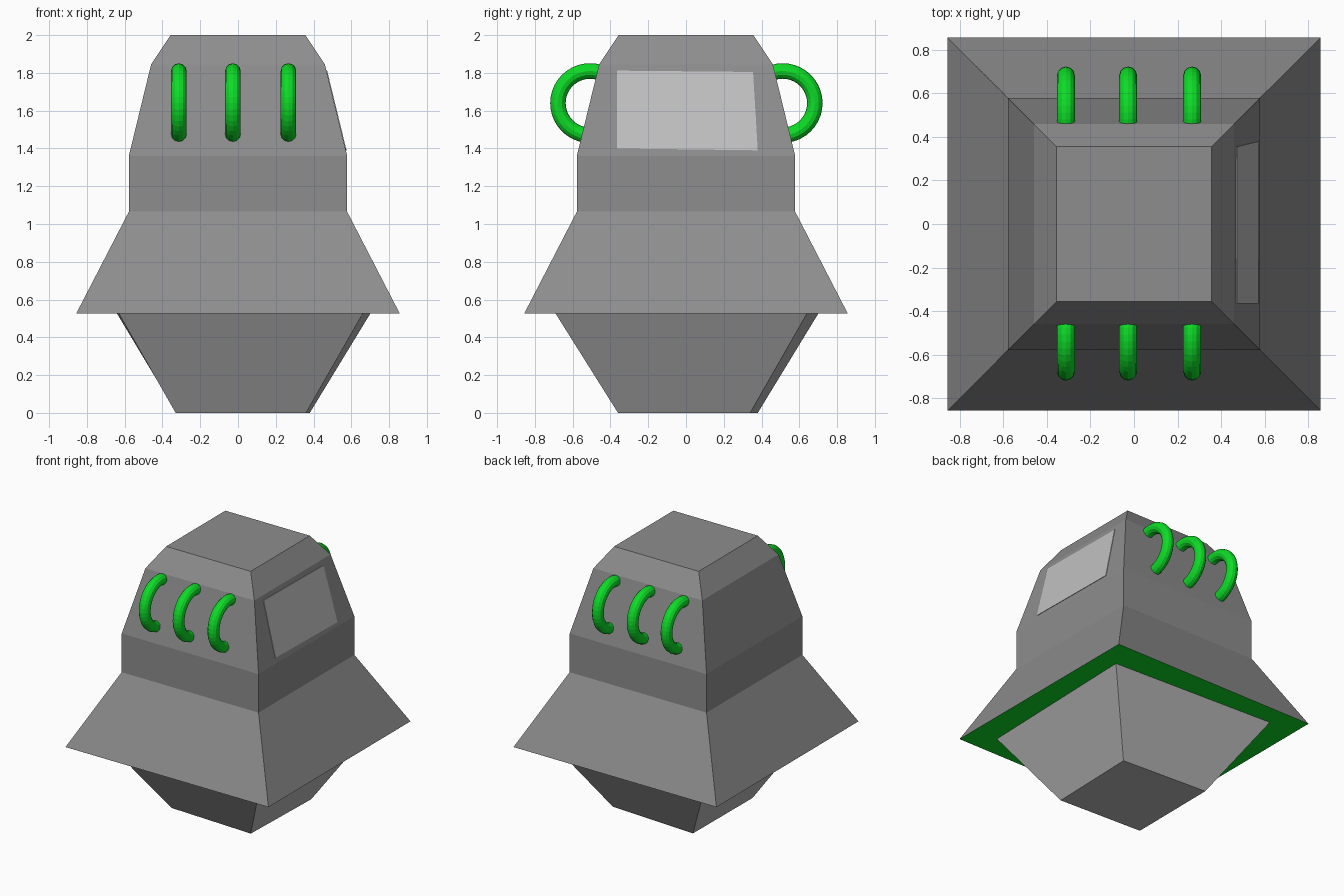
import bpy, bmesh, math
from mathutils import Matrix

if "Cube" in bpy.data.objects:
    bpy.data.objects.remove(bpy.data.objects["Cube"])


def material(name, rgb):
    m = bpy.data.materials.new(name)
    m.diffuse_color = (*rgb, 1)
    m.use_nodes = True
    m.node_tree.nodes["Principled BSDF"].inputs["Base Color"].default_value = m.diffuse_color
    return m


GREY = material("hull grey", (0.27, 0.27, 0.27))
LIGHT = material("lower hull grey", (0.46, 0.46, 0.46))
PANE = material("window grey", (0.53, 0.53, 0.53))
GREEN = material("green", (0.004, 0.71, 0.02))


def make_object(name, bm, *mats):
    bmesh.ops.recalc_face_normals(bm, faces=bm.faces)
    me = bpy.data.meshes.new(name)
    bm.to_mesh(me)
    bm.free()
    for m in mats:
        me.materials.append(m)
    ob = bpy.data.objects.new(name, me)
    bpy.context.collection.objects.link(ob)
    return ob


def loft(bm, rings):
    """Join four-cornered rings from bottom to top, capping both ends."""
    loops = [[bm.verts.new(p) for p in ring] for ring in rings]
    for low, high in zip(loops, loops[1:]):
        for i in range(4):
            j = (i + 1) % 4
            bm.faces.new((low[i], low[j], high[j], high[i]))
    bm.faces.new(loops[0][::-1])
    bm.faces.new(loops[-1])


def square(h, z):
    return [(-h, -h, z), (h, -h, z), (h, h, z), (-h, h, z)]


# Upper hull with a green underside
bm = bmesh.new()
loft(bm, [square(h, z) for h, z in
          ((0.857, 0.525), (0.578, 1.065), (0.578, 1.36), (0.46, 1.845), (0.357, 2.0))])
bm.normal_update()
for f in bm.faces:
    f.material_index = 1 if f.normal.z < -0.9 else 0
make_object("upper_hull", bm, GREY, GREEN)

# Lower hull, a slightly skewed taper whose top is tucked into the upper hull
bottom = [(-0.33, -0.33), (0.36, -0.36), (0.38, 0.34), (-0.325, 0.38)]
top = [(-0.63, -0.655), (0.66, -0.69), (0.70, 0.64), (-0.64, 0.70)]
bm = bmesh.new()
loft(bm, [[(x, y, 0) for x, y in bottom], [(x, y, 0.525) for x, y in top]])
bm.faces.ensure_lookup_table()
bm.faces.remove(bm.faces[-1])
make_object("lower_hull", bm, LIGHT)

# Window plate lying on the sloping right wall
corners = [(-0.365, 1.40), (0.38, 1.39), (0.355, 1.805), (-0.365, 1.812)]


def wall_x(z):
    return 0.578 - (z - 1.36) * (0.118 / 0.485)


bm = bmesh.new()
loft(bm, [[(wall_x(z) + d, y, z) for y, z in corners] for d in (-0.003, 0.004)])
make_object("window", bm, PANE)


# Ring handles, three at the front and three at the back
def ring(name, centre, major=0.17, minor=0.041, n=40, sides=12):
    bm = bmesh.new()
    grid = []
    for i in range(n):
        a = math.tau * i / n
        row = []
        for k in range(sides):
            b = math.tau * k / sides
            r = major + minor * math.cos(b)
            row.append(bm.verts.new((minor * math.sin(b), r * math.cos(a), r * math.sin(a))))
        grid.append(row)
    for i in range(n):
        for k in range(sides):
            i2, k2 = (i + 1) % n, (k + 1) % sides
            bm.faces.new((grid[i][k], grid[i2][k], grid[i2][k2], grid[i][k2]))
    bm.transform(Matrix.Translation(centre))
    make_object(name, bm, GREEN)


for side, y in (("front", -0.508), ("back", 0.512)):
    for i, x in enumerate((-0.313, -0.027, 0.267)):
        ring(f"{side}_handle_{i + 1}", (x, y, 1.64))
